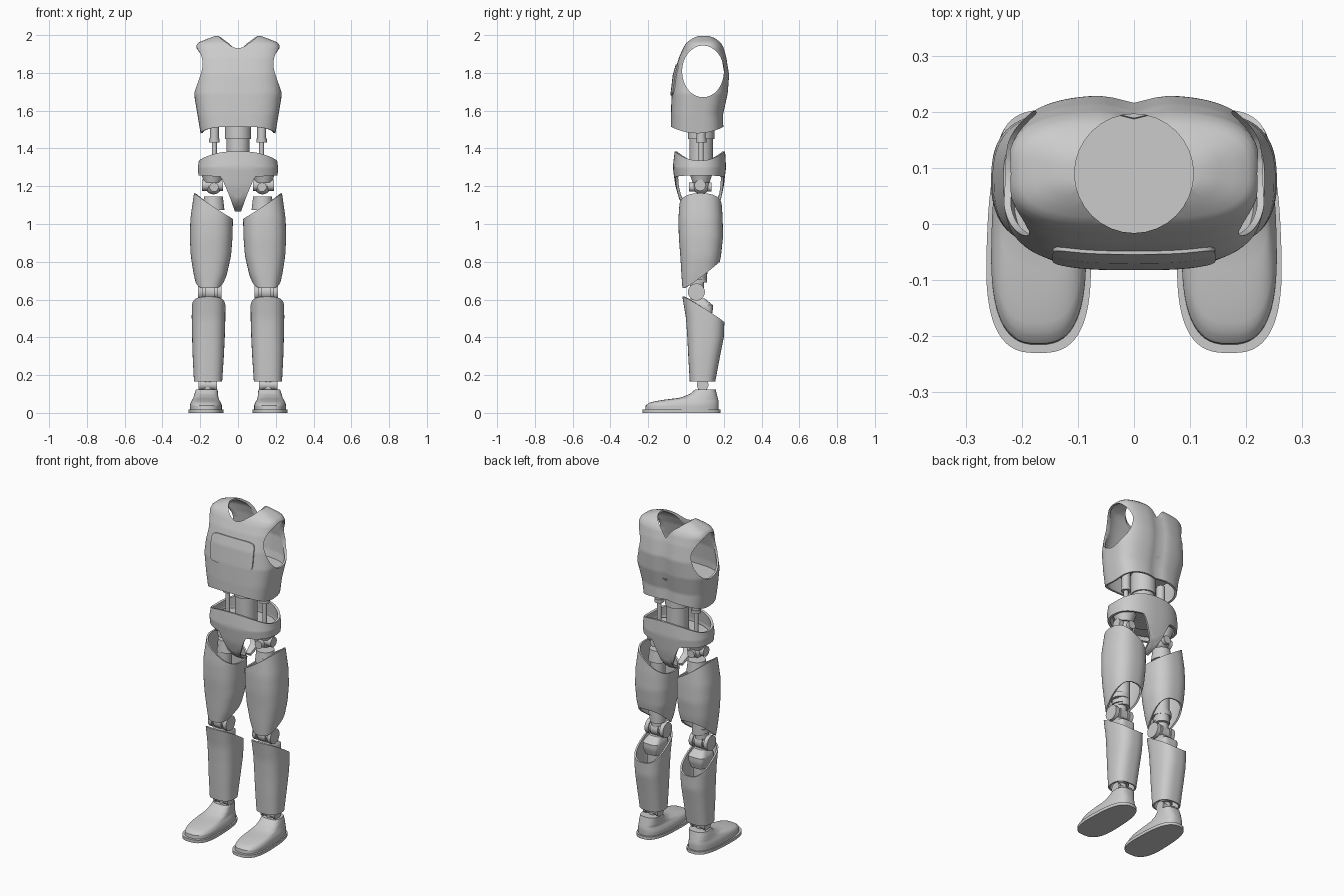
import bpy, bmesh, math
from mathutils import Matrix, Vector

old = bpy.data.objects.get("Cube")
if old:
    bpy.data.objects.remove(old, do_unlink=True)

grey = bpy.data.materials.new("plain grey")
grey.use_nodes = True
grey.diffuse_color = (0.6, 0.6, 0.6, 1)
grey.node_tree.nodes["Principled BSDF"].inputs["Base Color"].default_value = (0.6, 0.6, 0.6, 1)

parts, cutters = [], []


def add_object(name, bm, thick=0, mirror=False, cutter=False):
    mesh = bpy.data.meshes.new(name)
    bm.to_mesh(mesh)
    bm.free()
    mesh.materials.append(grey)
    obj = bpy.data.objects.new(name, mesh)
    bpy.context.collection.objects.link(obj)
    if thick:
        mod = obj.modifiers.new("wall", "SOLIDIFY")
        mod.thickness, mod.offset = thick, -1
    if mirror:
        obj.modifiers.new("both_sides", "MIRROR")
    obj.hide_render = cutter
    (cutters if cutter else parts).append(obj)
    return obj


def section(rows, z):
    """Interpolate x0, x1, y0, y1 at a height."""
    z = min(max(z, rows[0][0]), rows[-1][0])
    for a, b in zip(rows, rows[1:]):
        if z <= b[0]:
            t = (z - a[0]) / (b[0] - a[0])
            return [p + (q - p) * t for p, q in zip(a[1:], b[1:])]


def shell(name, rows, n=2.5, bottom=None, top=None, steps=16, segs=64, taper=0,
          grow=0, notch=0, caps=False, **kw):
    """Loft rounded sections (z, x0, x1, y0, y1) between two shaped edges."""
    bm = bmesh.new()
    rings = []
    for j in range(steps + 1):
        ring = []
        for i in range(segs):
            a = math.tau * i / segs
            u, v = (math.copysign(abs(w) ** (2 / n), w) for w in (math.cos(a), math.sin(a)))
            lo = bottom(u, v) if bottom else rows[0][0]
            hi = top(u, v) if top else rows[-1][0]
            z = lo + (hi - lo) * j / steps
            x0, x1, y0, y1 = section(rows, z)
            x = (x0 + x1) / 2 + u * ((x1 - x0) / 2 + grow) * (1 - taper * v)
            y = (y0 + y1) / 2 + v * ((y1 - y0) / 2 + grow)
            if v > 0:
                y -= notch * math.exp(-(x / 0.035) ** 2)
            ring.append(bm.verts.new((x, y, z)))
        rings.append(ring)
    for lower, upper in zip(rings, rings[1:]):
        for i in range(segs):
            k = (i + 1) % segs
            bm.faces.new((lower[i], lower[k], upper[k], upper[i]))
    if caps:
        bm.faces.new(rings[0][::-1])
        bm.faces.new(rings[-1])
    return add_object(name, bm, **kw)


TURN = {"X": Matrix.Rotation(math.pi / 2, 4, "Y"),
        "Y": Matrix.Rotation(math.pi / 2, 4, "X"),
        "Z": Matrix.Identity(4)}


def rod(name, axis, centre, r, length, r2=None, scale=(1, 1, 1), **kw):
    bm = bmesh.new()
    place = Matrix.Translation(centre) @ Matrix.Diagonal(Vector(scale)).to_4x4() @ TURN[axis]
    bmesh.ops.create_cone(bm, cap_ends=True, segments=32, radius1=r,
                          radius2=r if r2 is None else r2, depth=length, matrix=place)
    return add_object(name, bm, **kw)


def ball(name, centre, r):
    bm = bmesh.new()
    bmesh.ops.create_uvsphere(bm, u_segments=24, v_segments=16, radius=r,
                              matrix=Matrix.Translation(centre))
    return add_object(name, bm, mirror=True)


def boolean(obj, cutter, operation="DIFFERENCE"):
    mod = obj.modifiers.new("cut", "BOOLEAN")
    mod.operation, mod.object, mod.solver = operation, cutter, "EXACT"


# Torso shell with neck and arm openings
torso_rows = [(1.48, -.198, .198, -.08, .2), (1.58, -.215, .215, -.08, .198),
              (1.69, -.233, .233, -.076, .222), (1.79, -.226, .226, -.064, .23),
              (1.88, -.224, .224, -.038, .215), (1.935, -.224, .224, -.014, .2),
              (1.96, -.213, .213, .002, .185), (1.985, -.15, .15, .035, .155),
              (2.0, -.108, .108, .065, .115), (2.004, -.03, .03, .08, .1)]


def torso_hem(u, v):
    return 1.48 + 0.035 * v * v


torso = shell("torso_shell", torso_rows, 3.1, torso_hem, steps=52, segs=96,
              notch=.014, thick=.012)
neck_cut = rod("neck_cutter", "Z", (0, .09, 2), .106, .24, cutter=True)
arm_cut = rod("arm_cutter", "X", (.24, .09, 1.808), .137, .24, scale=(1, .81, 1),
              mirror=True, cutter=True)
boolean(torso, neck_cut)
boolean(torso, arm_cut)

# Raised chest panel following the torso surface
panel = shell("chest_panel", torso_rows, 3.1, torso_hem, steps=52, segs=96,
              grow=.006, thick=.014)
panel_cut = shell("panel_cutter", [(0, -.145, .145, 1.68, 1.845), (.2, -.145, .145, 1.68, 1.845)],
                  7, steps=1, caps=True, cutter=True)
panel_cut.data.transform(Matrix.Rotation(math.pi / 2, 4, "X"))
boolean(panel, panel_cut, "INTERSECT")

# Bowl closing the inside of the torso
shell("torso_floor", [(1.57, -.02, .02, .06, .1), (1.575, -.11, .11, -.01, .15),
                      (1.6, -.18, .18, -.05, .18), (1.65, -.22, .22, -.068, .205)],
      3, caps=True)

# Waist column and side pistons
rod("waist_column", "Z", (0, .08, 1.37), .062, .2)
rod("waist_sleeve", "Z", (0, .08, 1.52), .07, .14)
rod("piston_barrel", "Z", (.125, .08, 1.5), .024, .1, mirror=True)
rod("piston_collar", "Z", (.125, .08, 1.442), .028, .02, mirror=True)
rod("piston_rod", "Z", (.125, .08, 1.36), .013, .16, mirror=True)


# Pelvis shell with leg arches
def leg_arch(u, v):
    t = min(1, max(0, (abs(u) - .09) / .34))
    return 1.065 + .18 * t ** .85 + .012 * abs(u)


shell("pelvis_shell", [(1.065, -.205, .205, .06, .1), (1.085, -.205, .205, .005, .15),
                       (1.13, -.205, .205, -.035, .185), (1.2, -.207, .207, -.056, .2),
                       (1.3, -.212, .212, -.07, .212), (1.385, -.2, .2, -.06, .207)],
      2.4, leg_arch, lambda u, v: 1.335 + .05 * v * v, steps=20, segs=128, thick=.014)
rod("pelvis_floor", "Z", (0, .075, 1.285), .19, .02, scale=(1, .66, 1))

# Hip joints
rod("hip_socket", "Z", (.135, .08, 1.25), .045, .06, r2=.065, mirror=True)
ball("hip_ball", (.13, .08, 1.2), .043)
rod("hip_cross_pin", "Y", (.127, .075, 1.195), .024, .12, mirror=True)
rod("hip_side_pin", "X", (.135, .075, 1.205), .03, .11, mirror=True)
rod("thigh_head", "Z", (.13, .08, 1.11), .058, .07, r2=.05, mirror=True)
rod("thigh_core", "Z", (.142, .07, .9), .042, .42, mirror=True)

# Thigh shells
shell("thigh_shell", [(.65, .092, .215, -.018, .135), (.73, .06, .234, -.024, .165),
                      (.83, .037, .25, -.03, .185), (.93, .029, .255, -.038, .196),
                      (1.03, .027, .252, -.04, .194), (1.17, .03, .232, -.03, .185)],
      2.5, lambda u, v: .66 + .14 * ((v + 1) / 2) ** 1.5,
      lambda u, v: 1.095 + .068 * u, thick=.01, mirror=True)

# Knee joints
rod("knee_upper_collar", "Z", (.148, .06, .75), .054, .03, mirror=True)
rod("knee_lower_collar", "Z", (.148, .06, .715), .048, .025, mirror=True)
rod("knee_neck", "Z", (.15, .058, .68), .038, .08, mirror=True)
rod("knee_barrel", "X", (.15, .055, .64), .036, .11, mirror=True)
for side, x in (("inner", .1), ("outer", .2)):
    rod("knee_" + side + "_disc", "X", (x, .055, .64), .045, .024, mirror=True)
rod("knee_centre_disc", "X", (.15, .055, .64), .044, .05, mirror=True)
shell("shin_head", [(.5, .11, .2, .02, .13), (.54, .1, .21, .01, .142),
                    (.57, .1, .21, .01, .142), (.605, .115, .19, .025, .1)],
      4, steps=9, caps=True, mirror=True)

# Shin shells
rod("shin_core", "Z", (.157, .085, .35), .038, .34, mirror=True)
shell("shin_shell", [(.165, .084, .233, .02, .155), (.3, .075, .24, .012, .18),
                     (.4, .07, .243, .007, .2), (.5, .067, .245, 0, .204),
                     (.62, .066, .244, -.02, .18)],
      2.6, top=lambda u, v: .615 - .135 * ((v + 1) / 2) ** 1.2, thick=.01, mirror=True)

# Ankle joints
rod("ankle_post", "Z", (.16, .088, .16), .024, .12, mirror=True)
rod("ankle_barrel", "X", (.16, .088, .148), .026, .07, mirror=True)
for side, x in (("inner", .118), ("outer", .202)):
    rod("ankle_" + side + "_disc", "X", (x, .088, .148), .031, .014, mirror=True)

# Feet: flat sole under a rounded shoe
shell("sole", [(0, .078, .262, -.23, .182), (.018, .078, .262, -.23, .182)],
      2.8, steps=1, taper=.09, caps=True, mirror=True)
shell("shoe", [(.018, .086, .254, -.215, .172), (.04, .086, .254, -.213, .173),
               (.056, .092, .25, -.19, .173), (.068, .1, .243, -.13, .171),
               (.08, .104, .236, -.03, .168), (.1, .107, .23, .02, .163),
               (.125, .108, .222, .05, .157)],
      2.7, steps=21, taper=.06, caps=True, mirror=True)

# Bake modifiers, drop cutters and smooth the surfaces
bpy.context.view_layer.update()
bpy.ops.object.select_all(action="DESELECT")
for obj in parts:
    obj.select_set(True)
    bpy.context.view_layer.objects.active = obj
bpy.ops.object.convert(target="MESH")
for obj in cutters:
    bpy.data.objects.remove(obj, do_unlink=True)
bpy.ops.object.shade_smooth_by_angle(angle=math.radians(35))
